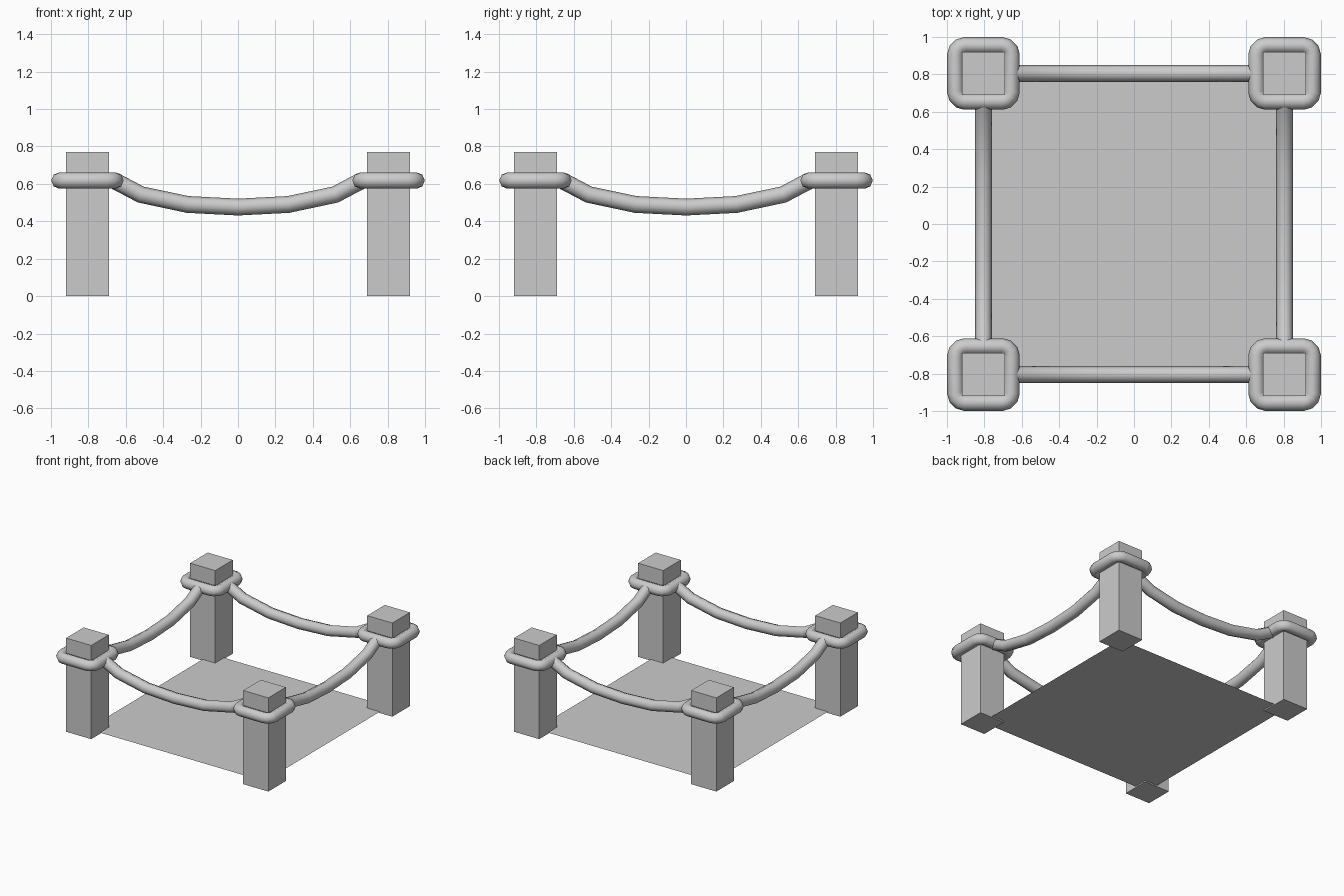
import bpy
from math import sin, cos, radians

if "Cube" in bpy.data.objects:
    bpy.data.objects.remove(bpy.data.objects["Cube"])

C = 0.805      # post centre distance from the axes
RING_Z = 0.618


def box(name, x, y, half, height):
    bpy.ops.mesh.primitive_cube_add(size=1, location=(x, y, height / 2))
    ob = bpy.context.object
    ob.name = name
    ob.scale = (half * 2, half * 2, height)


def tube(name, points, radius, cyclic=False):
    cu = bpy.data.curves.new(name, 'CURVE')
    cu.dimensions = '3D'
    cu.bevel_depth = radius
    cu.bevel_resolution = 2
    cu.use_fill_caps = not cyclic
    cu.twist_mode = 'Z_UP'
    sp = cu.splines.new('POLY')
    sp.points.add(len(points) - 1)
    for p, co in zip(sp.points, points):
        p.co = (*co, 1)
    sp.use_cyclic_u = cyclic
    sp.use_smooth = True
    ob = bpy.data.objects.new(name, cu)
    bpy.context.collection.objects.link(ob)
    return ob


# Floor sheet reaching the post centres
bpy.ops.mesh.primitive_plane_add(size=2 * C, location=(0, 0, 0.01))
bpy.context.object.name = "floor"

# Rounded-square centre line of the rope loops
half, r = 0.15, 0.05
loop = []
for k in range(4):
    mid = radians(45 + 90 * k)
    cx = (half - r) * (1 if cos(mid) > 0 else -1)
    cy = (half - r) * (1 if sin(mid) > 0 else -1)
    for i in range(4):
        a = radians(90 * k + 30 * i)
        loop.append((cx + r * cos(a), cy + r * sin(a), 0))

# Corner posts with a rope loop around each
for sx, side in ((-1, "left"), (1, "right")):
    for sy, end in ((-1, "front"), (1, "back")):
        box(f"{end}_{side}_post", sx * C, sy * C, 0.114, 0.77)
        ring = tube(f"{end}_{side}_rope_loop", loop, 0.044, True)
        ring.location = (sx * C, sy * C, RING_Z)

# Sagging ropes between posts
sag = [(0.27, 0.49), (0.52, 0.543), (0.66, 0.617)]
path = [(-x, -C, z) for x, z in reversed(sag)] + [(0, -C, 0.476)] + [(x, -C, z) for x, z in sag]
for k, side in enumerate(("front", "right", "back", "left")):
    rope = tube(f"{side}_rope", path, 0.045)
    rope.rotation_euler.z = radians(90 * k)
